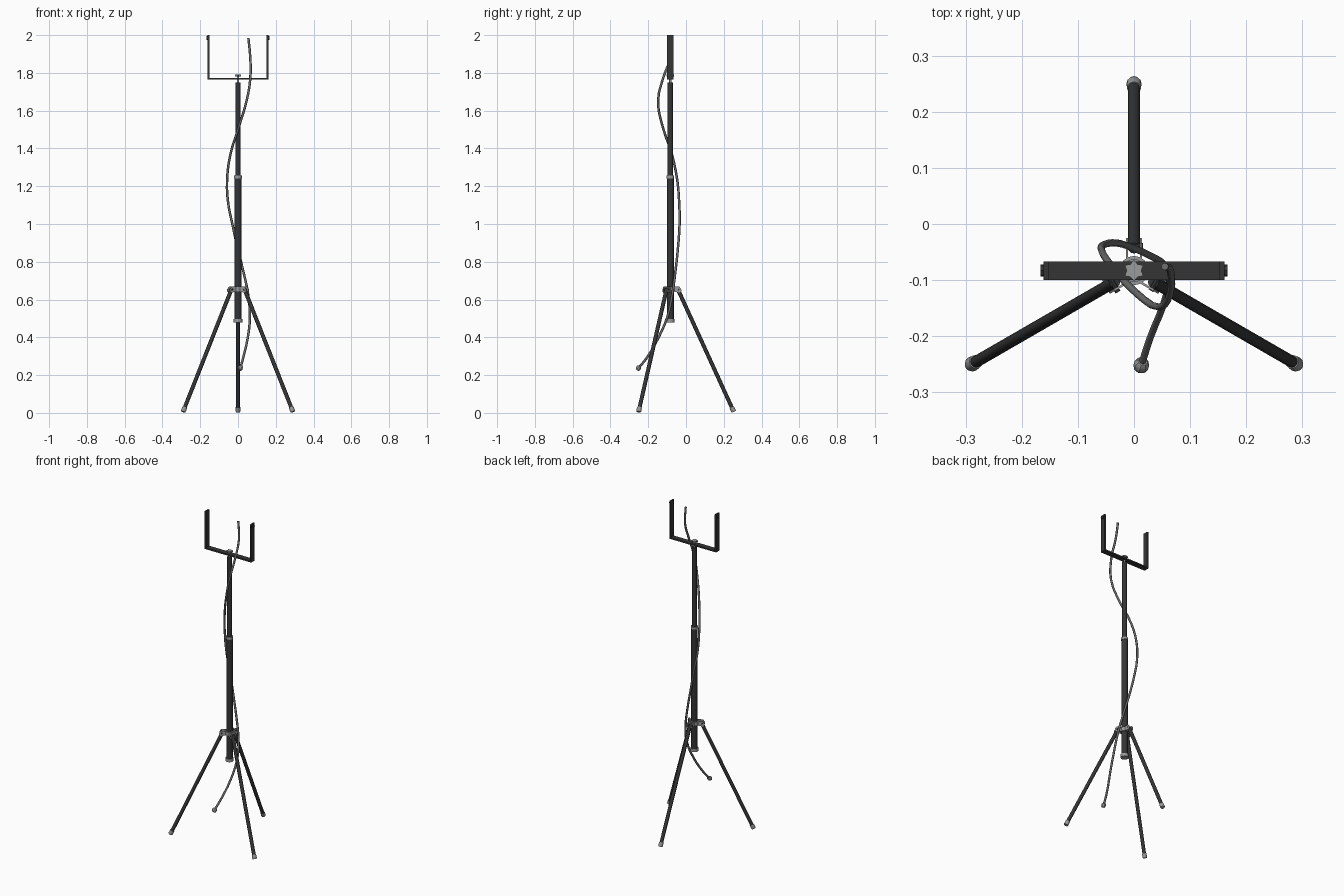
import bpy, bmesh, math
from mathutils import Vector, Matrix

if "Cube" in bpy.data.objects:
    bpy.data.objects.remove(bpy.data.objects["Cube"])

CY = -0.083  # pole axis in y


def material(name, v):
    m = bpy.data.materials.new(name)
    m.diffuse_color = (v, v, v, 1)
    m.use_nodes = True
    m.node_tree.nodes["Principled BSDF"].inputs["Base Color"].default_value = m.diffuse_color
    return m


BLACK = material("black_metal", 0.035)
GREY = material("grey_fitting", 0.33)
CABLE = material("cable_grey", 0.15)


def finish(name, bm, mat, smooth=True):
    bmesh.ops.recalc_face_normals(bm, faces=bm.faces)
    me = bpy.data.meshes.new(name)
    bm.to_mesh(me)
    bm.free()
    ob = bpy.data.objects.new(name, me)
    bpy.context.collection.objects.link(ob)
    me.materials.append(mat)
    if smooth:
        bpy.context.view_layer.objects.active = ob
        ob.select_set(True)
        bpy.ops.object.shade_smooth_by_angle(angle=math.radians(35))
        ob.select_set(False)
    return ob


def lathe(name, a, b, profile, mat, sides=12):
    """Solid of (distance, radius) rings along the line a to b."""
    a, b = Vector(a), Vector(b)
    rot = (b - a).to_track_quat('Z', 'Y').to_matrix().to_4x4()
    bm = bmesh.new()
    rings = [[bm.verts.new((r * math.cos(math.tau * i / sides),
                            r * math.sin(math.tau * i / sides), d))
              for i in range(sides)] for d, r in profile]
    for p, q in zip(rings, rings[1:]):
        for i in range(sides):
            j = (i + 1) % sides
            bm.faces.new((p[i], p[j], q[j], q[i]))
    bm.faces.new(rings[0])
    bm.faces.new(rings[-1])
    bm.transform(Matrix.Translation(a) @ rot)
    return finish(name, bm, mat)


def rod(name, a, b, r, mat, sides=12):
    return lathe(name, a, b, [(0, r), ((Vector(b) - Vector(a)).length, r)], mat, sides)


def post(name, z0, z1, r, mat):
    return rod(name, (0, CY, z0), (0, CY, z1), r, mat, 16)


def prism(name, pts, depth, mat, matrix):
    """Extrude a flat outline along local z, then place it."""
    bm = bmesh.new()
    f = bm.faces.new([bm.verts.new((x, y, 0)) for x, y in pts])
    ext = bmesh.ops.extrude_face_region(bm, geom=[f])
    bmesh.ops.translate(bm, vec=(0, 0, depth),
                        verts=[v for v in ext["geom"] if isinstance(v, bmesh.types.BMVert)])
    bm.transform(matrix)
    return finish(name, bm, mat, False)


# Telescoping pole and its collars
post("lower_pole", 0.49, 1.25, 0.0185, BLACK)
post("upper_pole", 1.24, 1.75, 0.0145, BLACK)
post("pole_bottom_cap", 0.478, 0.497, 0.0225, GREY)
post("pole_clamp_collar", 1.242, 1.256, 0.0205, GREY)
post("leg_hub", 0.642, 0.666, 0.026, GREY)
post("top_stud", 1.745, 1.782, 0.006, GREY)

# Star knob on top of the bracket
star = [((0.019 if i % 2 == 0 else 0.013) * math.sin(math.tau * i / 12),
         (0.019 if i % 2 == 0 else 0.013) * math.cos(math.tau * i / 12)) for i in range(12)]
prism("star_knob", star, 0.009, GREY, Matrix.Translation((0, CY, 1.782)))

# U-shaped bracket and its end bolts
W, T = 0.161, 0.009
u_shape = [(-W, 2), (-W, 1.764), (W, 1.764), (W, 2),
           (W - T, 2), (W - T, 1.764 + T), (-W + T, 1.764 + T), (-W + T, 2)]
prism("u_bracket", u_shape, 0.033, BLACK,
      Matrix.Translation((0, CY + 0.0165, 0)) @ Matrix.Rotation(math.pi / 2, 4, 'X'))
for s in (-1, 1):
    rod("bracket_bolt", (s * (W - 0.002), CY, 1.985), (s * 0.167, CY, 1.985), 0.011, BLACK, 8)

# Three legs with feet, hinge cheeks and bolts
for k in range(3):
    ang = math.pi / 2 + k * math.tau / 3
    out = Vector((math.cos(ang), math.sin(ang), 0))
    side = Vector((-out.y, out.x, 0))
    base = Vector((0, CY, 0))
    top = base + out * 0.040 + Vector((0, 0, 0.654))
    end = base + out * 0.336 + Vector((0, 0, 0.006))
    d = (end - top).normalized()
    rod("leg", top, end - d * 0.012, 0.0105, BLACK)
    lathe("foot", end - d * 0.026, end,
          [(0, 0.0125), (0.02, 0.0135), (0.026, 0.0115)], GREY)
    frame = Matrix((out, Vector((0, 0, 1)), side)).transposed().to_4x4()
    cheek = [(0.018, 0.642), (0.048, 0.636), (0.058, 0.642), (0.058, 0.654),
             (0.048, 0.668), (0.018, 0.668)]
    for s in (-0.0145, 0.0105):
        prism("hinge_cheek", cheek, 0.004, GREY,
              Matrix.Translation(base + side * s) @ frame)
    pin = base + out * 0.044 + Vector((0, 0, 0.653))
    rod("hinge_bolt", pin - side * 0.016, pin + side * 0.019, 0.005, BLACK, 8)

# Cable winding around the pole
path = [(0.055, -0.076, 1.985), (0.065, -0.083, 1.88), (0.065, -0.122, 1.77),
        (0.045, -0.148, 1.65), (0.003, -0.122, 1.51), (-0.04, -0.075, 1.37),
        (-0.058, -0.046, 1.23), (-0.052, -0.036, 1.11), (-0.030, -0.034, 1.0),
        (-0.004, -0.042, 0.88), (0.028, -0.056, 0.75), (0.055, -0.074, 0.62),
        (0.063, -0.098, 0.51), (0.052, -0.145, 0.40), (0.028, -0.205, 0.295),
        (0.013, -0.252, 0.237)]
cu = bpy.data.curves.new("cable", 'CURVE')
cu.dimensions = '3D'
cu.bevel_depth = 0.0065
cu.bevel_resolution = 2
cu.resolution_u = 3
cu.use_fill_caps = True
sp = cu.splines.new('BEZIER')
sp.bezier_points.add(len(path) - 1)
for bp, co in zip(sp.bezier_points, path):
    bp.co = co
    bp.handle_left_type = bp.handle_right_type = 'AUTO'
cu.materials.append(CABLE)
bpy.context.collection.objects.link(bpy.data.objects.new("cable", cu))

# Plug on the lower cable end
e = Vector(path[-1])
d = (e - Vector(path[-2])).normalized()
lathe("cable_plug", e - d * 0.012, e + d * 0.012,
      [(0, 0.009), (0.006, 0.0135), (0.018, 0.0135), (0.024, 0.009)], GREY, 8)
